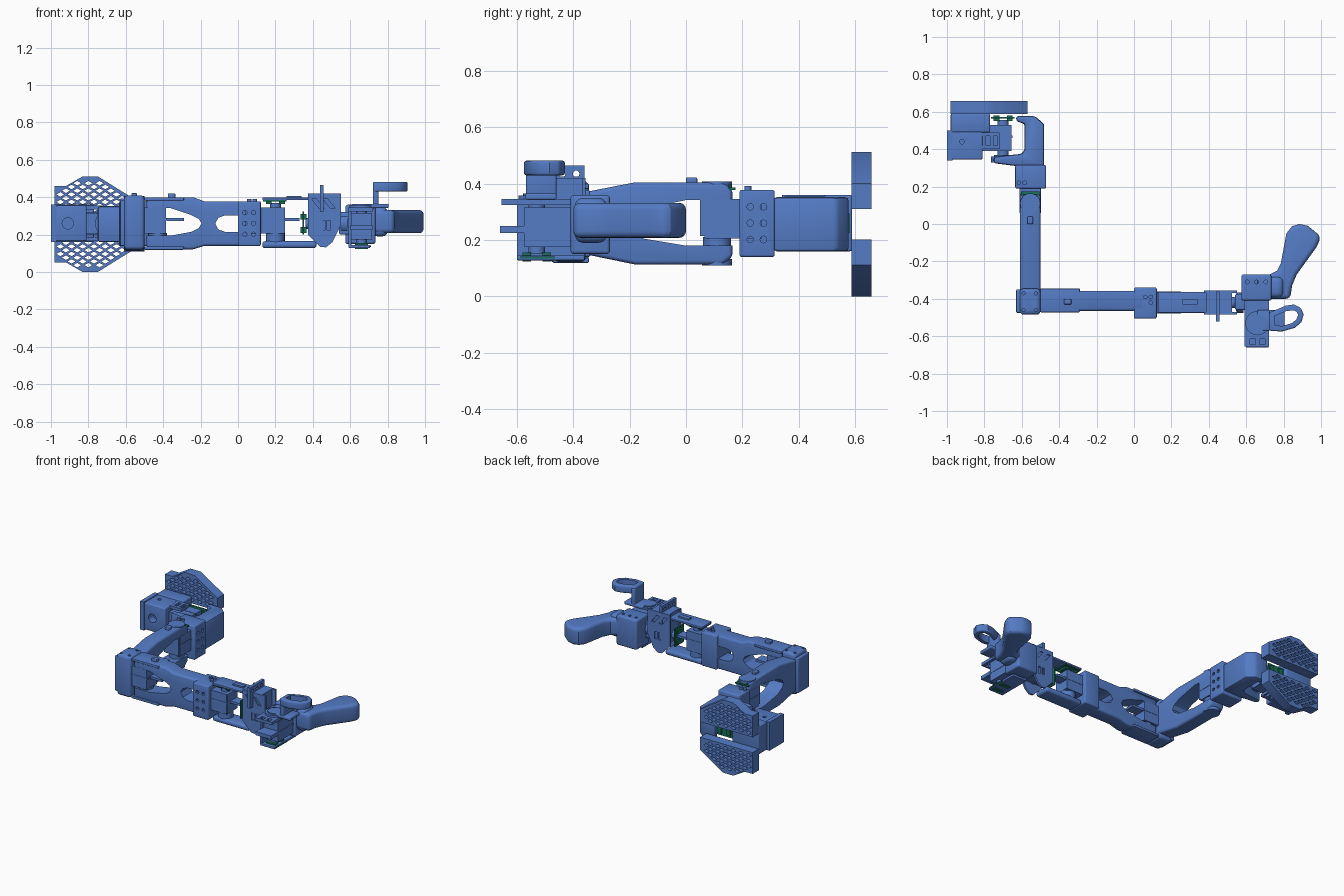
import bpy, bmesh, math
from mathutils import Matrix, Vector

if "Cube" in bpy.data.objects:
    bpy.data.objects.remove(bpy.data.objects["Cube"])

def material(name, col):
    m = bpy.data.materials.new(name)
    m.diffuse_color = col
    m.use_nodes = True
    m.node_tree.nodes["Principled BSDF"].inputs["Base Color"].default_value = m.diffuse_color
    return m

BLUE = material("blue_plastic", (0.09, 0.2, 0.56, 1))
GREEN = material("circuit_green", (0.01, 0.16, 0.1, 1))
MID = 0.26  # height of the arm's centre plane

def add_prism(bm, pts, axis, a, b):
    """Extrude a 2D outline: z -> (x,y), y -> (x,z), x -> (y,z)."""
    def p(u, v, w):
        return {'z': (u, v, w), 'y': (u, w, v), 'x': (w, u, v)}[axis]
    lo = [bm.verts.new(p(u, v, a)) for u, v in pts]
    hi = [bm.verts.new(p(u, v, b)) for u, v in pts]
    bm.faces.new(lo[::-1]); bm.faces.new(hi)
    for i in range(len(pts)):
        j = (i + 1) % len(pts)
        bm.faces.new((lo[i], lo[j], hi[j], hi[i]))

def to_object(name, bm, mat=BLUE):
    bmesh.ops.recalc_face_normals(bm, faces=bm.faces)
    me = bpy.data.meshes.new(name)
    bm.to_mesh(me); bm.free()
    ob = bpy.data.objects.new(name, me)
    bpy.context.collection.objects.link(ob)
    me.materials.append(mat)
    return ob

def prism(name, pts, axis, a, b, bevel=0, seg=3, holes=(), mat=BLUE, M=None):
    """holes: list of (outline, axis, a, b)"""
    bm = bmesh.new(); add_prism(bm, pts, axis, a, b)
    ob = to_object(name, bm, mat)
    bpy.context.view_layer.objects.active = ob
    if bevel:
        m = ob.modifiers.new("bevel", 'BEVEL')
        m.width = bevel; m.segments = seg; m.limit_method = 'ANGLE'
        m.angle_limit = math.radians(40)
        bpy.ops.object.modifier_apply(modifier="bevel")
    if holes:
        bm = bmesh.new()
        for h in holes:
            add_prism(bm, *h)
        cutter = to_object("cutter", bm); cutter.hide_render = True
        m = ob.modifiers.new("cut", 'BOOLEAN')
        m.operation = 'DIFFERENCE'; m.solver = 'EXACT'; m.object = cutter
        bpy.ops.object.modifier_apply(modifier="cut")
        bpy.data.objects.remove(cutter)
    if M:
        ob.matrix_world = M
    bpy.ops.object.select_all(action='DESELECT')
    ob.select_set(True)
    bpy.ops.object.shade_smooth_by_angle(angle=math.radians(32))
    return ob

def rect(u0, u1, v0, v1):
    return [(u0, v0), (u1, v0), (u1, v1), (u0, v1)]

def ngon(u, v, r, n=24, rv=None):
    return [(u + r * math.cos(2 * math.pi * i / n),
             v + (rv or r) * math.sin(2 * math.pi * i / n)) for i in range(n)]

def box(name, x0, x1, y0, y1, z0, z1, **k):
    return prism(name, rect(x0, x1, y0, y1), 'z', z0, z1, **k)

# Servo motor: local x = body direction, local z = shaft axis (board on +z)
def motor(name, pos, d, a):
    d, a = Vector(d), Vector(a)
    s = a.cross(d)
    M = Matrix.Translation(pos) @ Matrix((d, s, a)).transposed().to_4x4()
    box(name + "_motor_body", -.16, .045, -.056, .056, -.065, .075, M=M)
    box(name + "_motor_seam", -.165, .05, -.058, .058, .005, .018, M=M)
    prism(name + "_motor_shaft", ngon(0, 0, .03), 'z', -.11, .1, M=M)
    prism(name + "_motor_horn", ngon(0, 0, .048), 'z', -.115, -.085, M=M)
    box(name + "_circuit_board", -.065, .06, -.05, .05, .108, .116, mat=GREEN, M=M)
    for x in (-.05, .02):
        box(name + "_board_plug", x, x + .03, -.035, .035, .095, .126, mat=GREEN, M=M)

motor("base", (-.7, .455, MID), (1, 0, 0), (0, 1, 0))
motor("shoulder", (-.555, .11, MID + .01), (0, -1, 0), (0, 0, 1))
motor("elbow", (-.43, -.41, MID + .01), (1, 0, 0), (0, 0, 1))
motor("wrist", (.2, -.42, MID + .01), (1, 0, 0), (0, 0, 1))
motor("roll", (.46, -.42, MID), (0, 0, -1), (-1, 0, 0))
motor("grip", (.66, -.53, .25), (0, -1, 0), (0, 0, -1))

# Perforated foot plates, mirrored about the centre plane
def top_edge(x):
    return min(.46 + max(0, x + .93) * .55, .51, .51 - (x + .75) * .59)
outline = [(-.98, .31), (-.57, .31), (-.57, .40), (-.75, .512), (-.83, .512), (-.92, .46), (-.98, .46)]
diamonds = []
for r in range(9):
    for c in range(8):
        x = -.95 + c * .06 + (r % 2) * .03
        z = .335 + r * .02
        if x < -.6 and z < top_edge(x) - .022:
            diamonds.append((x, z))
for side, f in (("upper", lambda z: z), ("lower", lambda z: .512 - z)):
    holes = [(ngon(x, f(z), .021, 4, .012), 'y', .5, .7) for x, z in diamonds]
    prism(side + "_foot_plate", [(x, f(z)) for x, z in outline], 'y', .587, .658, holes=holes)

# Base housing around the first motor
box("base_housing", -.98, -.77, .49, .59, .16, .36, bevel=.008)
box("base_motor_holder", -.975, -.81, .345, .50, .165, .355, bevel=.008,
    holes=[(ngon(-.91, MID, .03), 'y', .3, .4), (ngon(-.92, .44, .012), 'z', .3, .4)])
box("base_rear_cover", -1.0, -.97, .34, .5, .16, .36)
for z in (.165, .335):
    box("base_cheek", -.84, -.72, .40, .49, z, z + .02,
        holes=[(rect(-.83 + i * .04, -.81 + i * .04, .42, .47), 'z', .1, .4) for i in range(3)])

# Shoulder: C bracket, then the square motor sleeve with bolt holes
prism("shoulder_bracket",
      [(-.63, .577), (-.53, .577), (-.48, .535), (-.48, .31), (-.63, .31), (-.75, .325), (-.75, .36),
       (-.6, .375), (-.585, .40), (-.585, .535), (-.63, .55)], 'z', .16, .352, bevel=.012, seg=2)
prism("shoulder_horn_disc", ngon(-.7, MID, .065), 'y', .33, .36)
bolts = [(c, MID + r * .058) for c in (.228, .275) for r in (-1, 0, 1)]
box("shoulder_sleeve", -.635, -.47, .19, .315, .14, .378, bevel=.008,
    holes=[(ngon(y, z, .012, 8), 'x', -.52, -.4) for y, z in bolts])
box("shoulder_motor_case", -.61, -.5, .05, .25, .215, .345)
for x in (-.615, -.585):
    prism("shoulder_bolt", ngon(x, .22, .012), 'z', .37, .392)
box("shoulder_tab", -.57, -.54, 0, .04, .40, .422, bevel=.005)

# Upper arm: forked link running along y
prism("upper_arm",
      [(-.48, .15), (-.36, .15), (-.18, .113), (.13, .113), (.165, .14), (.165, .38),
       (.13, .405), (-.18, .405), (-.36, .37), (-.48, .37)], 'x', -.61, -.5, bevel=.015,
      holes=[([(.3, .18), (.3, .342), (.0, .342), (-.15, .31), (-.2, .285), (-.215, MID),
               (-.2, .235), (-.15, .205), (.0, .18)], 'x', -.7, -.4)])
for z in (.11, .385):
    prism("upper_arm_pivot_cap", ngon(-.555, .11, .054), 'z', z, z + .022)
prism("shoulder_lower_boss", ngon(-.555, .11, .05), 'z', .15, .21)

# Elbow motor holder at the corner
box("elbow_sleeve", -.61, -.5, -.485, -.345, .12, .41, bevel=.02,
    holes=[(ngon(x, y, .009, 10), 'z', .3, .5) for x in (-.59, -.525) for y in (-.46, -.37)])
box("elbow_flange", -.63, -.6, -.475, -.35, .14, .385, bevel=.006)
box("elbow_tab", -.38, -.29, -.43, -.36, .272, .288)
box("elbow_clip", -.375, -.335, -.43, -.40, .39, .42, bevel=.005)

# Forearm: forked link running along x
prism("forearm",
      [(-.49, .135), (-.47, .122), (-.24, .122), (-.18, .14), (.06, .14), (.06, .378), (-.18, .378),
       (-.24, .40), (-.47, .40), (-.49, .385)], 'y', -.465, -.357, bevel=.014,
      holes=[([(-.6, .195), (-.36, .195), (-.25, .215), (-.21, .235), (-.195, MID), (-.21, .285),
               (-.25, .305), (-.36, .342), (-.6, .342)], 'y', -.6, -.3),
             ([(.02, .215), (.02, .303), (-.07, .303), (-.105, .29), (-.122, MID), (-.105, .228),
               (-.07, .215)], 'y', -.6, -.3)])
for z in (.119, .382):
    box("forearm_pivot_cap", -.5, -.29, -.472, -.345, z, z + .018, bevel=.004)
prism("elbow_lower_boss", ngon(-.43, -.41, .05), 'z', .15, .21)

# Wrist motor sleeve with bolt holes
box("wrist_sleeve", .0, .122, -.505, -.34, .14, .378, bevel=.008,
    holes=[(ngon(x, MID + r * .058, .012, 8), 'y', -.6, -.46) for x in (.037, .083) for r in (-1, 0, 1)])
box("wrist_motor_case", .05, .25, -.475, -.365, .21, .345)
for x, y in ((.06, -.39), (.09, -.39), (.09, -.42)):
    prism("wrist_bolt", ngon(x, y, .012), 'z', .37, .39)

# Wrist yoke: lower and upper arms, web, and fan-shaped cheeks
box("wrist_lower_fork", .13, .42, -.475, -.363, .128, .165, bevel=.015)
prism("wrist_lower_boss", ngon(.2, -.42, .05), 'z', .15, .21)
box("wrist_upper_fork", .13, .4, -.475, -.363, .384, .398, bevel=.004)
box("wrist_tab", .25, .33, -.44, -.37, .272, .288)
box("wrist_clip", .26, .34, -.43, -.40, .39, .408)
fan = [(.375, .42), (.375, .2), (.41, .165), (.44, .135), (.47, .132), (.505, .16), (.55, .25), (.55, .42)]
slots = [([(x, z), (x + .025, z), (x + .065, z - .05), (x + .04, z - .05)], 'y', -.6, -.3)
         for x, z in ((.395, .39), (.455, .39))]
slots += [(rect(x, x + .02, .225, .275), 'y', -.6, -.3) for x in (.445, .475)]
for y in (-.485, -.37):
    prism("wrist_fan_cheek", fan, 'y', y, y + .014, holes=slots)
box("wrist_mount_plate", .438, .458, -.52, -.36, .32, .465,
    holes=[(ngon(y, .435, .012, 10), 'x', .4, .5) for y in (-.49, -.44, -.39)])
prism("roll_horn_disc", ngon(-.42, MID, .055), 'x', .55, .585)
box("roll_coupling", .54, .6, -.46, -.375, .2, .32, bevel=.01)

# Grip: motor frame, trigger with finger ring, curved handle
box("grip_frame_top", .592, .722, -.655, -.35, .325, .345,
    holes=[(rect(.62, .65, -.645, -.615), 'z', .2, .5), (rect(.67, .7, -.645, -.615), 'z', .2, .5)])
box("grip_frame_side", .592, .606, -.6, -.36, .135, .345)
box("grip_frame_bottom", .592, .705, -.60, -.36, .128, .145, bevel=.004)
box("grip_front_tab", .6, .72, -.66, -.57, .225, .25)
box("grip_body", .574, .735, -.41, -.27, .15, .36, bevel=.012,
    holes=[(ngon(.655 + i * .05, -.31, .01, 10), 'z', .3, .4) for i in (-1, 0, 1)])
prism("trigger_hub", ngon(.66, -.53, .065), 'z', .335, .358,
      holes=[(ngon(.66 + .035 * math.cos(t * math.pi / 2), -.53 + .035 * math.sin(t * math.pi / 2), .008, 8),
              'z', .3, .4) for t in range(4)])
box("trigger_foot", .66, .805, -.57, -.46, .343, .365, bevel=.006)
box("trigger_post", .722, .752, -.568, -.46, .345, .47, bevel=.008)
prism("trigger_ring",
      [(.722, -.57), (.79, -.575), (.86, -.555), (.895, -.525), (.907, -.485), (.893, -.45), (.855, -.43),
       (.81, -.437), (.722, -.475)], 'z', .43, .482, bevel=.008,
      holes=[([(.752, -.54), (.79, -.546), (.845, -.53), (.868, -.51), (.878, -.485), (.868, -.468),
               (.85, -.461), (.81, -.467), (.752, -.492)], 'z', .3, .6)])
prism("handle",
      [(.66, -.40), (.835, -.40), (.845, -.33), (.87, -.27), (.975, -.125), (.998, -.075), (.985, -.055),
       (.93, -.01), (.885, .0), (.845, -.012), (.815, -.05), (.80, -.13), (.785, -.21), (.765, -.25),
       (.72, -.272), (.66, -.272)], 'z', .208, .332, bevel=.032, seg=4)
box("handle_root", .72, .80, -.395, -.28, .19, .35, bevel=.03)
